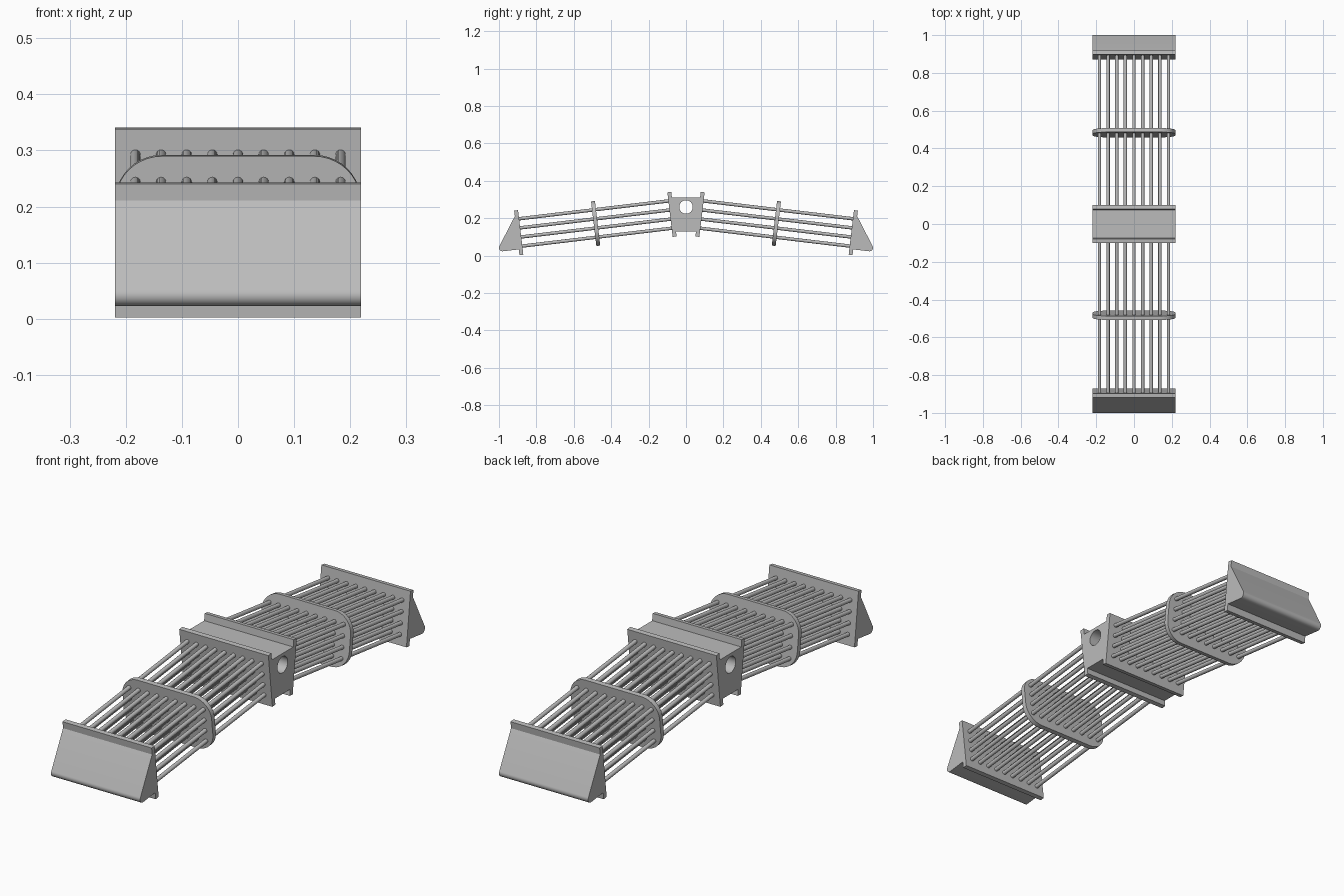
import bpy, bmesh, math
from mathutils import Matrix, Vector

if "Cube" in bpy.data.objects:
    bpy.data.objects.remove(bpy.data.objects["Cube"])

TILT = math.radians(6.8)     # droop of each arm
WIDTH = 0.438                # full width along x
PLATE_H, PLATE_T = 0.24, 0.021

grey = bpy.data.materials.new("plain grey")
grey.diffuse_color = (0.5, 0.5, 0.5, 1)
grey.use_nodes = True
grey.node_tree.nodes["Principled BSDF"].inputs["Base Color"].default_value = grey.diffuse_color


def finish(name, bm):
    bmesh.ops.recalc_face_normals(bm, faces=bm.faces)
    mesh = bpy.data.meshes.new(name)
    bm.to_mesh(mesh)
    bm.free()
    mesh.materials.append(grey)
    obj = bpy.data.objects.new(name, mesh)
    bpy.context.collection.objects.link(obj)
    bpy.ops.object.select_all(action='DESELECT')
    obj.select_set(True)
    bpy.context.view_layer.objects.active = obj
    bpy.ops.object.shade_smooth_by_angle(angle=math.radians(30))
    return obj


def fillet(corners, steps=10):
    """Outline from (x, y, radius) corners with rounded ones turned into arcs."""
    out = []
    for i, (x, y, r) in enumerate(corners):
        p = Vector((x, y))
        if r == 0:
            out.append(p)
            continue
        a = (Vector(corners[i - 1][:2]) - p).normalized()
        b = (Vector(corners[(i + 1) % len(corners)][:2]) - p).normalized()
        half = a.angle(b) / 2
        centre = p + (a + b).normalized() * (r / math.sin(half))
        start = p + a * (r / math.tan(half)) - centre
        sweep = start.angle_signed(p + b * (r / math.tan(half)) - centre)
        for k in range(steps + 1):
            out.append(centre + Matrix.Rotation(-sweep * k / steps, 2) @ start)
    return out


def prism(name, pts, depth, frame):
    """Extrude a flat outline by depth, centred on the frame's local z."""
    bm = bmesh.new()
    face = bm.faces.new([bm.verts.new((p[0], p[1], -depth / 2)) for p in pts])
    new = bmesh.ops.extrude_face_region(bm, geom=[face])["geom"]
    bmesh.ops.translate(bm, vec=(0, 0, depth),
                        verts=[v for v in new if isinstance(v, bmesh.types.BMVert)])
    bmesh.ops.transform(bm, matrix=frame, verts=bm.verts)
    return finish(name, bm)


def frame(x_axis, y_axis, z_axis, origin=(0, 0, 0)):
    m = Matrix((x_axis, y_axis, z_axis)).transposed().to_4x4()
    m.translation = origin
    return m


# Centre block with a round cross hole
side_frame = frame((0, 1, 0), (0, 0, 1), (1, 0, 0))
block = prism("centre_block", [(-0.0855, 0.31), (-0.064, 0.13), (0.064, 0.13), (0.0855, 0.31)],
              WIDTH, side_frame)
circle = [(0.036 * math.cos(math.tau * k / 40), 0.26 + 0.036 * math.sin(math.tau * k / 40))
          for k in range(40)]
cutter = prism("hole_cutter", circle, 1, side_frame)
cutter.hide_render = True
cut = block.modifiers.new("hole", 'BOOLEAN')
cut.operation, cut.solver, cut.object = 'DIFFERENCE', 'EXACT', cutter
bpy.context.view_layer.objects.active = block
bpy.ops.object.modifier_apply(modifier=cut.name)
bpy.data.objects.remove(cutter)
bpy.ops.object.select_all(action='DESELECT')
block.select_set(True)
bpy.ops.object.shade_smooth_by_angle(angle=math.radians(30))

w, h = WIDTH / 2, PLATE_H / 2
square = [(-w, -h, 0), (w, -h, 0), (w, h, 0), (-w, h, 0)]
rounded = [(x, y, 0.083) for x, y, _ in square]

for side, label in ((-1, "front"), (1, "back")):
    out = Vector((0, side * math.cos(TILT), -math.sin(TILT)))   # along the arm
    up = Vector((0, side * math.sin(TILT), math.cos(TILT)))     # up the plates
    start = Vector((0, side * 0.075, 0.2205))
    length = 0.825

    # Inner, middle and end plates
    for part, dist, corners in (("inner_plate", 0, square), ("middle_plate", 0.411, rounded),
                                ("end_plate", length, square)):
        prism(f"{label}_{part}", fillet(corners), PLATE_T,
              frame((1, 0, 0), up, out, start + out * dist))

    # Sloped end wedge with a rounded lower nose
    nose = [(0.913, 0.215, 0), (1.014, 0.019, 0.019), (0.885, 0.0343, 0)]
    prism(f"{label}_end_wedge", fillet(nose), WIDTH,
          frame((0, side, 0), (0, 0, 1), (1, 0, 0)))

    # Grid of long rods
    bm = bmesh.new()
    for row in range(4):
        for col in range(9):
            centre = start + out * (length / 2) + up * ((row - 1.5) * 0.049)
            centre.x = (col - 4) * 0.0457
            bmesh.ops.create_cone(bm, cap_ends=True, segments=16, radius1=0.009, radius2=0.009,
                                  depth=length, matrix=frame((1, 0, 0), up, out, centre))
    finish(f"{label}_rods", bm)
